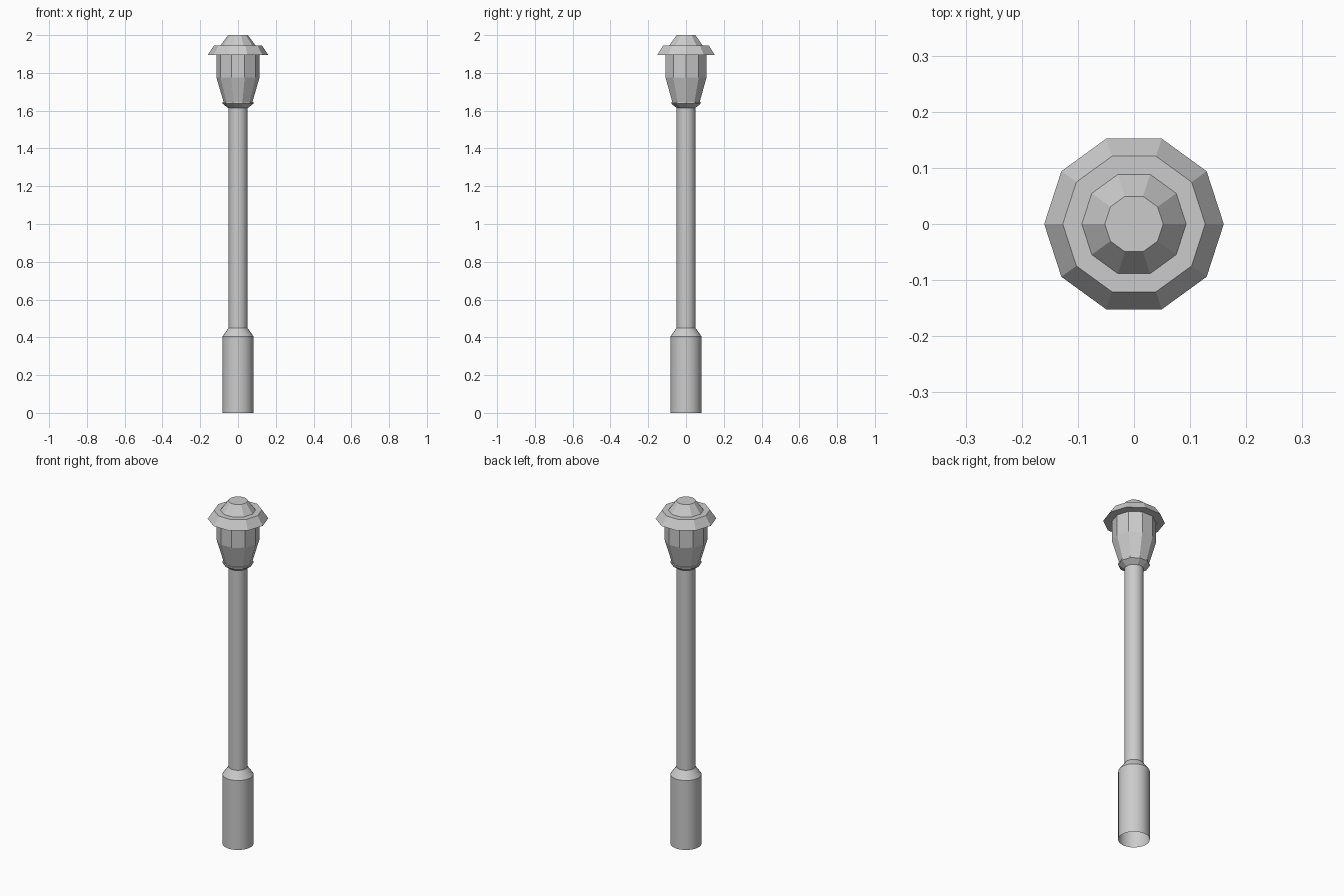
import bpy, bmesh, math

if "Cube" in bpy.data.objects:
    bpy.data.objects.remove(bpy.data.objects["Cube"])


def lathe(name, profile, sides, smooth=False, cap_top=False):
    """Revolve (radius, z) points, listed bottom to top, around the z axis."""
    bm = bmesh.new()
    rings = []
    for r, z in profile:
        angles = [2 * math.pi * i / sides for i in range(sides)]
        rings.append([bm.verts.new((r * math.cos(a), r * math.sin(a), z)) for a in angles])
    for low, high in zip(rings, rings[1:]):
        for i in range(sides):
            j = (i + 1) % sides
            bm.faces.new((low[i], low[j], high[j], high[i]))
    if cap_top:
        bm.faces.new(rings[-1])
    mesh = bpy.data.meshes.new(name)
    bm.to_mesh(mesh)
    bm.free()
    obj = bpy.data.objects.new(name, mesh)
    bpy.context.collection.objects.link(obj)
    if smooth:
        bpy.ops.object.select_all(action='DESELECT')
        obj.select_set(True)
        bpy.context.view_layer.objects.active = obj
        bpy.ops.object.shade_smooth_by_angle(angle=math.radians(30))
    return obj


# Round post with a thicker base, open underneath
lathe("post", [(0.082, 0), (0.082, 0.405), (0.05, 0.45), (0.05, 1.62)], 24, smooth=True)

# Ten-sided collar that carries the lantern
lathe("lantern_collar", [(0.049, 1.612), (0.082, 1.637), (0.082, 1.645), (0.076, 1.645)], 10)

# Faceted lantern glass
lathe("lantern_glass", [(0.076, 1.645), (0.114, 1.775), (0.114, 1.895)], 10)

# Stepped lid with an overhanging brim
lathe("lantern_lid", [(0.114, 1.895), (0.16, 1.895), (0.127, 1.945),
                      (0.093, 1.945), (0.052, 2.0)], 10, cap_top=True)
